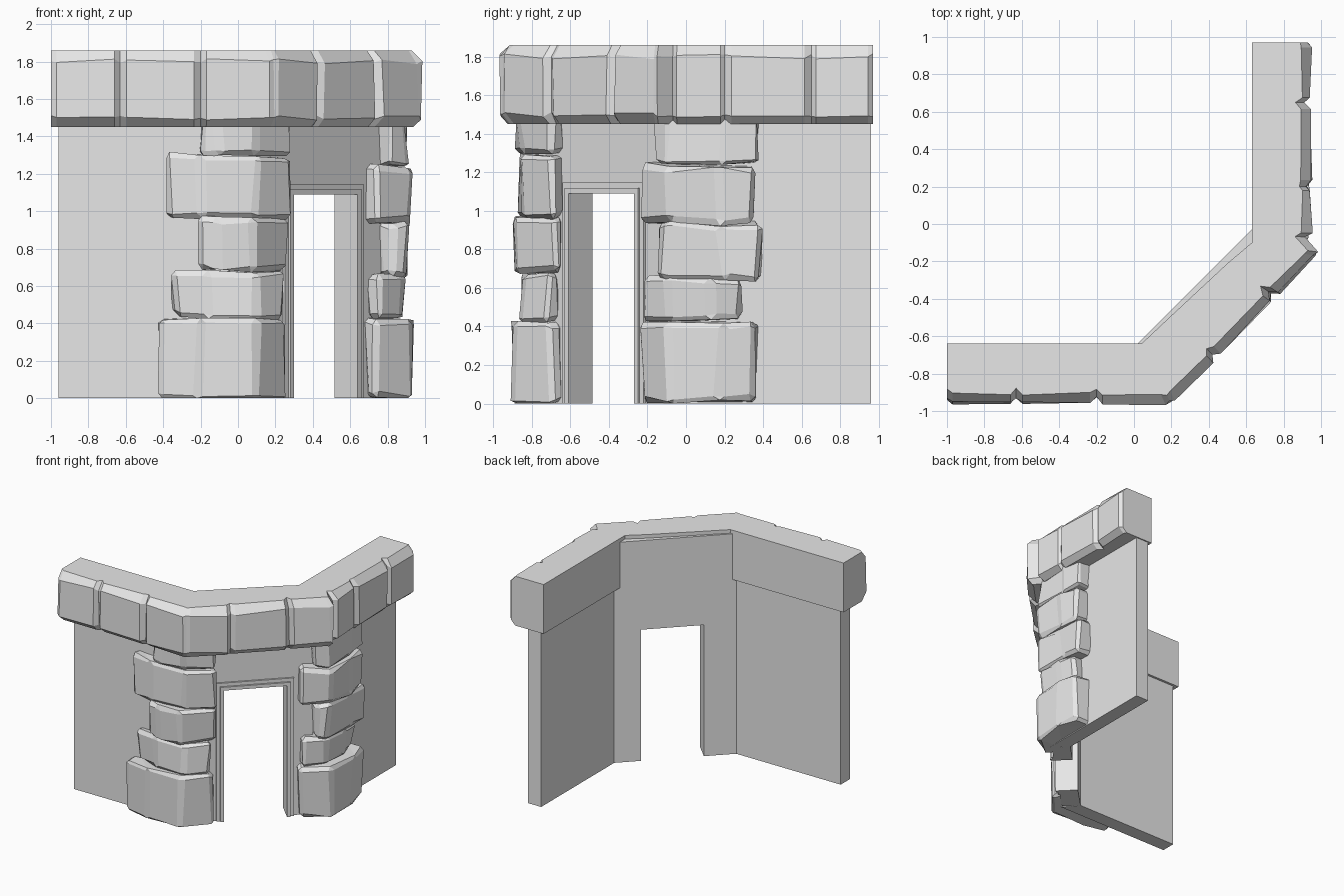
import bpy
import bmesh
import random
from mathutils import Vector

if "Cube" in bpy.data.objects:
    bpy.data.objects.remove(bpy.data.objects["Cube"], do_unlink=True)

random.seed(7)
COLOR = (0.8, 0.8, 0.8, 1)
stone_grey = bpy.data.materials.new("stone_grey")
stone_grey.use_nodes = True
stone_grey.diffuse_color = COLOR
for node in stone_grey.node_tree.nodes:
    if node.type == "BSDF_PRINCIPLED":
        node.inputs["Base Color"].default_value = COLOR
        node.inputs["Roughness"].default_value = 0.9


def finish(name, bm):
    bmesh.ops.recalc_face_normals(bm, faces=bm.faces)
    mesh = bpy.data.meshes.new(name)
    bm.to_mesh(mesh)
    bm.free()
    mesh.materials.append(stone_grey)
    obj = bpy.data.objects.new(name, mesh)
    bpy.context.collection.objects.link(obj)
    return obj


def prism_mesh(plan, low, high):
    bm = bmesh.new()
    rings = [[bm.verts.new((x, y, z)) for x, y in plan] for z in (low, high)]
    bm.faces.new(rings[0])
    bm.faces.new(rings[1])
    for i in range(len(plan)):
        j = (i + 1) % len(plan)
        bm.faces.new((rings[0][i], rings[0][j], rings[1][j], rings[1][i]))
    return bm


def prism(name, plan, low, high):
    return finish(name, prism_mesh(plan, low, high))


def swap(point):
    """Reflect a plan point across the diagonal axis of the corner."""
    return (-point[1], -point[0])


def diagonal(along, depth):
    """Plan point on the angled wall: along runs sideways, depth outwards."""
    return ((along + depth) / 2, (along - depth) / 2)


def diagonal_box(name, start, end, inner, outer, low, high):
    plan = [diagonal(start, inner), diagonal(end, inner),
            diagonal(end, outer), diagonal(start, outer)]
    return prism(name, plan, low, high)


# Thin straight walls on both sides of the angled doorway
arm = [(-0.96, -0.66), (0, -0.66), (0.1, -0.78), (-0.96, -0.78)]
prism("front_wall", arm, 0, 1.5)
prism("side_wall", [swap(p) for p in arm], 0, 1.5)

# Angled wall with the door opening
LEFT, RIGHT, HEAD = -0.31, 0.37, 1.09
BACK, FACE = 0.66, 0.87
diagonal_box("door_wall_right", -0.66, LEFT, BACK, FACE, 0, 1.83)
diagonal_box("door_wall_left", RIGHT, 0.66, BACK, FACE, 0, 1.83)
diagonal_box("door_wall_head", LEFT, RIGHT, BACK, FACE, HEAD, 1.83)

# Stepped door trim
for step, (width, depth) in enumerate([(0.08, 0.89), (0.04, 0.91)]):
    tag = ("outer", "inner")[step]
    diagonal_box("trim_right_" + tag, LEFT - width, LEFT, 0.8, depth, 0, HEAD)
    diagonal_box("trim_left_" + tag, RIGHT, RIGHT + width, 0.8, depth, 0, HEAD)
    diagonal_box("trim_head_" + tag, LEFT - width, RIGHT + width, 0.8, depth,
                 HEAD, HEAD + width * 0.7)


# Rough corner stones, chamfered and slightly irregular
def corner_stone(name, reach, tip, front, low, high, mirrored):
    plan = [(reach, -0.72), (reach, front + 0.02), (reach / 2, front),
            (0.1, front), (tip, tip - 0.98), (tip - 0.07, tip - 0.91),
            (0.05, -0.72)]
    if mirrored:
        plan = [swap(p) for p in plan]
    bm = prism_mesh(plan, low, high)
    for v in bm.verts:
        v.co += Vector([random.uniform(-0.018, 0.018) for _ in range(3)])
    bmesh.ops.bevel(bm, geom=list(bm.edges), offset=0.026, segments=1,
                    affect="EDGES", clamp_overlap=True)
    for v in bm.verts:
        v.co += Vector([random.uniform(-0.007, 0.007) for _ in range(3)])
        v.co.z = max(v.co.z, 0)
    bmesh.ops.triangulate(bm, faces=[f for f in bm.faces if len(f.verts) > 4])
    finish(name, bm)


levels = [0, 0.43, 0.68, 0.97, 1.3, 1.5]
reaches = [-0.41, -0.35, -0.21, -0.38, -0.2]
tips = [0.28, 0.26, 0.29, 0.28, 0.28]
fronts = [-0.89, -0.86, -0.89, -0.87, -0.87]
for i in range(5):
    corner_stone("right_corner_stone_%s" % "abcde"[i], reaches[i], tips[i],
                 fronts[i], levels[i], levels[i + 1], False)

levels = [0, 0.43, 0.65, 0.94, 1.24, 1.5]
reaches = [-0.36, -0.28, -0.39, -0.35, -0.38]
tips = [0.24, 0.23, 0.16, 0.24, 0.16]
fronts = [-0.93, -0.89, -0.91, -0.92, -0.9]
for i in range(5):
    corner_stone("left_corner_stone_%s" % "abcde"[i], reaches[i], tips[i],
                 fronts[i], levels[i], levels[i + 1], True)

# Heavy coping: a row of blocks lofted along the wall, pinched at each joint
# Each joint is inner x, inner y, outer x, outer y, pinch
joints = [
    (-1, -0.64, -1, -0.96, 0.02),
    (-0.63, -0.64, -0.63, -0.96, 0.03),
    (-0.2, -0.64, -0.2, -0.96, 0.03),
    (0.04, -0.64, 0.2, -0.965, 0.01),
    (0.21, -0.48, 0.44, -0.72, 0.02),
    (0.5, -0.21, 0.76, -0.39, 0.04),
    (0.63, -0.1, 0.985, -0.15, 0.0),
    (0.63, -0.06, 0.95, -0.07, 0.04),
    (0.63, 0.2, 0.95, 0.2, 0.02),
    (0.63, 0.65, 0.95, 0.65, 0.04),
    (0.63, 0.97, 0.95, 0.97, 0.01),
]
BOTTOM, TOP = 1.45, 1.86


def coping_ring(bm, inner, outer, pinch):
    inward = (inner - outer).normalized()
    section = [(None, BOTTOM), (None, TOP), (0.05, TOP), (0, TOP - 0.06),
               (0, BOTTOM + 0.05), (0.05, BOTTOM)]
    ring = []
    for inset, z in section:
        if inset is None:
            p = inner
        else:
            p = outer + inward * (inset + pinch + random.uniform(-0.006, 0.012))
            if BOTTOM < z < TOP:
                z += random.uniform(-0.015, 0.015)
        ring.append(bm.verts.new((p.x, p.y, z)))
    return ring


bm = bmesh.new()
rings = []
for i, (a, b, c, d, pinch) in enumerate(joints):
    inner, outer = Vector((a, b)), Vector((c, d))
    rings.append(coping_ring(bm, inner, outer, pinch))
    if i + 1 < len(joints):
        e, f, g, h, _ = joints[i + 1]
        if (Vector((g, h)) - outer).length > 0.2:
            for t in (0.08, 0.92):
                rings.append(coping_ring(bm, inner.lerp(Vector((e, f)), t),
                                         outer.lerp(Vector((g, h)), t), 0))
for r, s in zip(rings, rings[1:]):
    for k in range(6):
        n = (k + 1) % 6
        bm.faces.new((r[k], r[n], s[n], s[k]))
bm.faces.new(rings[0])
bm.faces.new(rings[-1])
finish("coping", bm)
